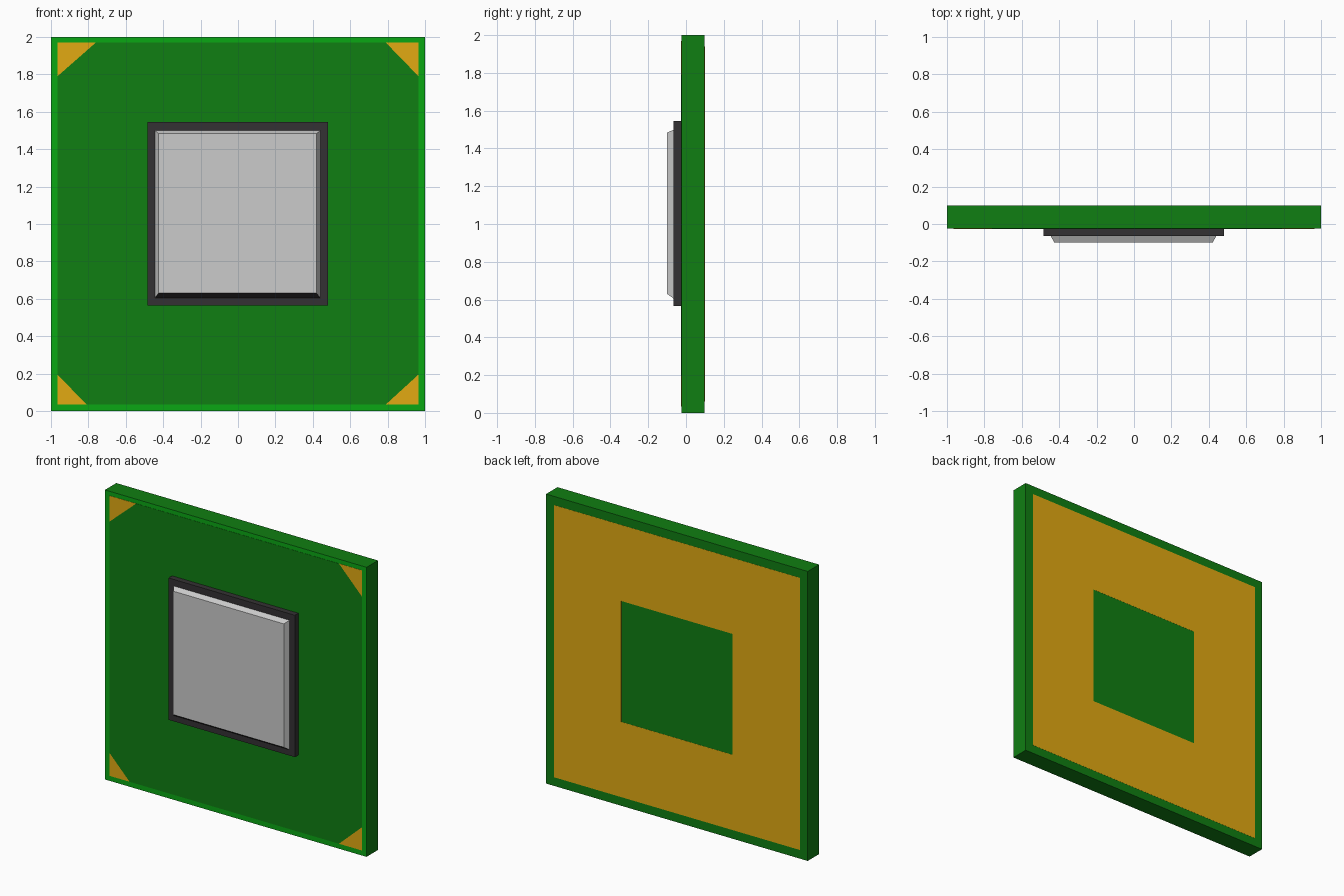
import bpy, bmesh

if "Cube" in bpy.data.objects:
    bpy.data.objects.remove(bpy.data.objects["Cube"])


def material(name, rgb):
    m = bpy.data.materials.new(name)
    m.diffuse_color = (*rgb, 1)
    m.use_nodes = True
    m.node_tree.nodes["Principled BSDF"].inputs["Base Color"].default_value = m.diffuse_color
    return m


GREEN = material("board_green", (0.005, 0.21, 0.006))
BRIGHT = material("edge_green", (0.003, 0.39, 0.007))
GOLD = material("gold", (0.76, 0.40, 0.006))
DARK = material("dark_frame", (0.034, 0.031, 0.033))
METAL = material("lid_metal", (0.8, 0.8, 0.8))


def rect(x0, x1, z0, z1):
    return [(x0, z0), (x1, z0), (x1, z1), (x0, z1)]


def plate(name, back, y_back, y_front, mat, front=None, front_mat=None, base_mat=None):
    """Solid between a back outline and a front outline, both in x and z."""
    bm = bmesh.new()
    b = [bm.verts.new((x, y_back, z)) for x, z in back]
    f = [bm.verts.new((x, y_front, z)) for x, z in (front or back)]
    bm.faces.new(b)
    front_face = bm.faces.new(f)
    n = len(b)
    sides = [bm.faces.new((b[i], b[(i + 1) % n], f[(i + 1) % n], f[i])) for i in range(n)]
    # Second material goes on the front face or on the lower side
    if front_mat:
        front_face.material_index = 1
    if base_mat:
        sides[0].material_index = 1
    bmesh.ops.recalc_face_normals(bm, faces=bm.faces)
    mesh = bpy.data.meshes.new(name)
    bm.to_mesh(mesh)
    bm.free()
    for m in (mat, front_mat or base_mat):
        if m:
            mesh.materials.append(m)
    ob = bpy.data.objects.new(name, mesh)
    bpy.context.collection.objects.link(ob)
    return ob


# Circuit board with a brighter front rim
plate("board", rect(-1, 1, 0, 2), 0.0992, -0.025, GREEN, front_mat=BRIGHT)

# Front coating with cut corners
L, B, T = 0.965, 0.035, 1.97
plate("front_coating",
      [(-0.81, B), (0.79, B), (L, 0.195), (L, 1.79), (0.79, T), (-0.76, T),
       (-L, 1.79), (-L, 0.195)], -0.025, -0.0265, GREEN)

# Gold corner triangles
corners = [(-L, B, -0.81, 0.195), (L, B, 0.79, 0.195),
           (L, T, 0.79, 1.79), (-L, T, -0.76, 1.79)]
for i, (x, z, xi, zi) in enumerate(corners):
    plate(f"gold_corner_{i + 1}", [(x, z), (xi, z), (x, zi)], -0.025, -0.0265, GOLD)

# Chip frame and bevelled metal lid with a dark lower bevel
plate("chip_frame", rect(-0.485, 0.48, 0.565, 1.545), -0.025, -0.065, DARK)
plate("chip_lid", rect(-0.445, 0.44, 0.605, 1.5), -0.065, -0.10, METAL,
      front=rect(-0.425, 0.42, 0.63, 1.483), base_mat=DARK)

# Gold contact field on the back: four strips around a square opening
o, x0, x1, z0, z1 = 0.94, -0.425, 0.425, 0.58, 1.415
strips = [rect(-o, o, 0.06, z0), rect(-o, o, z1, 1.94),
          rect(-o, x0, z0, z1), rect(x1, o, z0, z1)]
for i, outline in enumerate(strips):
    plate(f"back_contacts_{i + 1}", outline, 0.10, 0.0992, GOLD)
